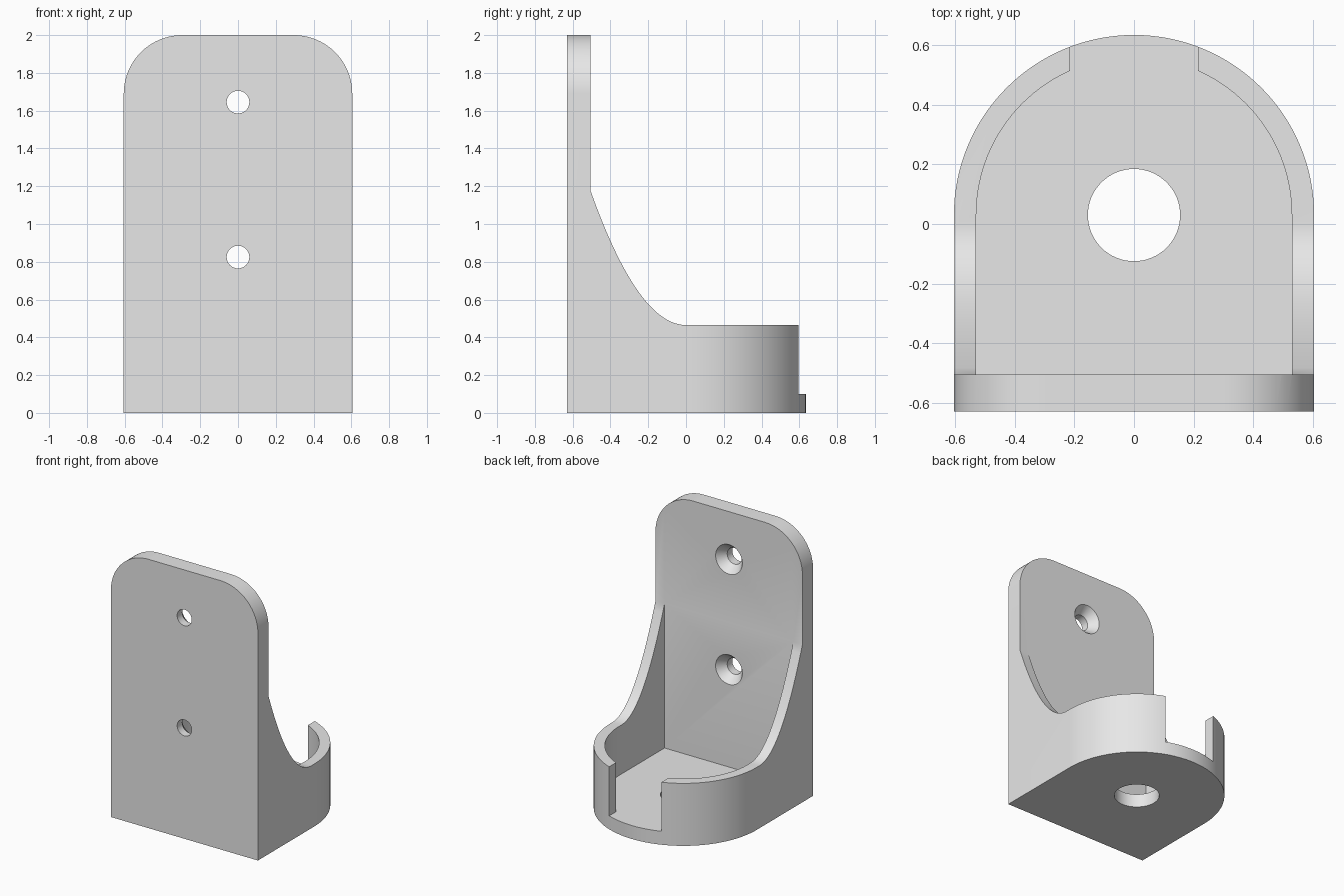
import bpy, bmesh
from math import sin, cos, pi

cube = bpy.data.objects.get("Cube")
if cube:
    bpy.data.objects.remove(cube, do_unlink=True)

W, FRONT, PLATE = 0.605, -0.63, -0.505   # half width, wall side, inner plate face
CY, INNER = 0.03, 0.53                   # arc centre and inner radius
BASE, RIM, TOP = 0.10, 0.465, 2.0


def arc(cx, cy, r, a0, a1, n):
    return [(cx + r * cos(a0 + (a1 - a0) * i / n),
             cy + r * sin(a0 + (a1 - a0) * i / n)) for i in range(n + 1)]


def make(name, bm):
    bmesh.ops.recalc_face_normals(bm, faces=bm.faces)
    mesh = bpy.data.meshes.new(name)
    bm.to_mesh(mesh)
    bm.free()
    obj = bpy.data.objects.new(name, mesh)
    bpy.context.collection.objects.link(obj)
    return obj


def prism(name, points, axis, lo, hi):
    """Extrude a 2D outline along the x, y or z axis."""
    place = {"x": lambda p, d: (d, p[0], p[1]),
             "y": lambda p, d: (p[0], d, p[1]),
             "z": lambda p, d: (p[0], p[1], d)}[axis]
    bm = bmesh.new()
    a = [bm.verts.new(place(p, lo)) for p in points]
    b = [bm.verts.new(place(p, hi)) for p in points]
    bm.faces.new(a)
    bm.faces.new(b)
    for i in range(len(a)):
        j = (i + 1) % len(a)
        bm.faces.new((a[i], a[j], b[j], b[i]))
    return make(name, bm)


def screw_cutter(name, z, n=40):
    """Countersunk hole along y, widening towards the inside."""
    rings = [(0.06, -0.75), (0.06, -0.57), (0.11, PLATE), (0.11, -0.45)]
    bm = bmesh.new()
    loops = [[bm.verts.new((r * cos(2 * pi * i / n), y, z + r * sin(2 * pi * i / n)))
              for i in range(n)] for r, y in rings]
    bm.faces.new(loops[0])
    bm.faces.new(loops[-1])
    for a, b in zip(loops, loops[1:]):
        for i in range(n):
            j = (i + 1) % n
            bm.faces.new((a[i], a[j], b[j], b[i]))
    return make(name, bm)


def cut(target, cutter):
    mod = target.modifiers.new("cut", "BOOLEAN")
    mod.operation, mod.solver, mod.object = "DIFFERENCE", "EXACT", cutter
    bpy.context.view_layer.objects.active = target
    bpy.ops.object.modifier_apply(modifier=mod.name)
    bpy.data.objects.remove(cutter, do_unlink=True)


def u_shape(half, back, n=64):
    return [(-half, back), (half, back)] + arc(0, CY, half, 0, pi, n)


# Solid block with a rounded far end
holder = prism("wall_holder", u_shape(W, FRONT), "z", 0, TOP)

# Sweeping side profile: tall at the plate, easing down to the rim
steps = 24
sweep = [(PLATE * (1 - i / steps), RIM + 0.71 * (1 - i / steps) ** 2)
         for i in range(steps + 1)]
cut(holder, prism("side_cutter", [(PLATE, 2.2)] + sweep + [(1, RIM), (1, 2.2)],
                  "x", -1, 1))

# Tray cavity and front notch
cut(holder, prism("cavity_cutter", u_shape(INNER, PLATE), "z", BASE, 2.3))
notch = [(-0.215, 0.3), (0.215, 0.3), (0.215, 0.9), (-0.215, 0.9)]
cut(holder, prism("notch_cutter", notch, "z", BASE, 1))

# Rounded plate corners
R = 0.31
for s in (-1, 1):
    corner = arc(W - R, TOP - R, R, 0, pi / 2, 20)
    corner += [(W - R, 2.1), (0.7, 2.1), (0.7, TOP - R)]
    cut(holder, prism("corner_cutter", [(s * x, z) for x, z in corner], "y", -1, 1))

# Screw holes and drain hole
for z in (0.825, 1.645):
    cut(holder, screw_cutter("screw_cutter", z))
cut(holder, prism("drain_cutter", arc(0, CY, 0.155, 0, 2 * pi, 64)[:-1], "z", -0.2, 0.3))

# Plain grey material
grey = bpy.data.materials.new("plain grey")
grey.use_nodes = True
colour = (0.8, 0.8, 0.8, 1)
grey.diffuse_color = colour
grey.node_tree.nodes["Principled BSDF"].inputs["Base Color"].default_value = colour
holder.data.materials.clear()
holder.data.materials.append(grey)

bpy.ops.object.select_all(action="DESELECT")
holder.select_set(True)
bpy.context.view_layer.objects.active = holder
bpy.ops.object.shade_smooth_by_angle(angle=pi / 6)
